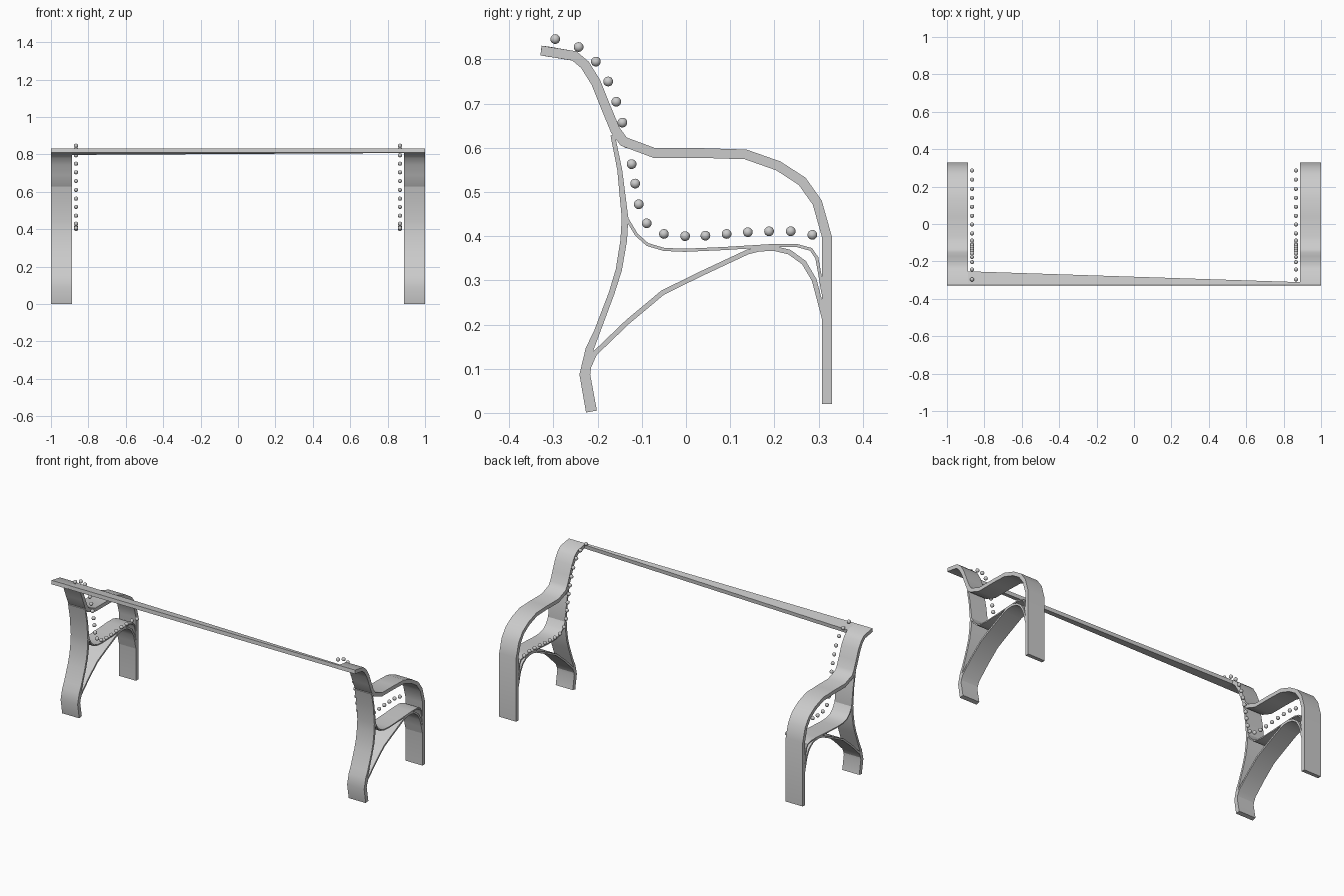
import bpy, bmesh
from mathutils import Vector, Matrix

if "Cube" in bpy.data.objects:
    bpy.data.objects.remove(bpy.data.objects["Cube"])


def finish(bm, name, angle=0.6):
    bmesh.ops.recalc_face_normals(bm, faces=bm.faces)
    me = bpy.data.meshes.new(name)
    bm.to_mesh(me)
    bm.free()
    ob = bpy.data.objects.new(name, me)
    bpy.context.collection.objects.link(ob)
    bpy.ops.object.select_all(action='DESELECT')
    ob.select_set(True)
    bpy.context.view_layer.objects.active = ob
    bpy.ops.object.shade_smooth_by_angle(angle=angle)
    return ob


def strip(name, pts, thick, x0, x1):
    """Flat bar bent along a (y, z) centre line; thick = start and end thickness or one per point."""
    p = [Vector(q) for q in pts]
    n = len(p)
    if not isinstance(thick, (list, tuple)):
        thick = [thick] * n
    bm = bmesh.new()
    rings = []
    for i in range(n):
        d0 = (p[i] - p[max(i - 1, 0)]).normalized()
        d1 = (p[min(i + 1, n - 1)] - p[i]).normalized()
        t = (d0 + d1).normalized()
        ref = d1 if d1.length else d0
        side = Vector((-t.y, t.x))
        h = thick[i] / 2 / max(t.dot(ref), 0.5)
        a, b = p[i] + side * h, p[i] - side * h
        rings.append([bm.verts.new(c) for c in (
            (x0, a.x, a.y), (x1, a.x, a.y), (x1, b.x, b.y), (x0, b.x, b.y))])
    for r, s in zip(rings, rings[1:]):
        for k in range(4):
            bm.faces.new((r[k], r[(k + 1) % 4], s[(k + 1) % 4], s[k]))
    bm.faces.new(rings[0])
    bm.faces.new(rings[-1])
    return finish(bm, name)


# Centre lines of the bent bars
arm = [(-.328, .820), (-.253, .808), (-.229, .788), (-.204, .748), (-.182, .693),
       (-.160, .640), (-.141, .614), (-.071, .588), (.04, .588), (.135, .585),
       (.209, .559), (.263, .524), (.297, .476), (.319, .398), (.319, .02)]
rear = [(-.166, .629), (-.15, .55), (-.138, .441), (-.141, .39), (-.152, .324), (-.168, .272),
        (-.202, .182), (-.218, .145), (-.229, .087), (-.214, .003)]
rear_t = [.010, .011, .015, .015, .014, .013, .014, .018, .024, .025]
seat = [(-.133, .438), (-.112, .403), (-.087, .381), (-.05, .370), (-.003, .368),
        (.087, .372), (.2, .379), (.25, .379), (.283, .370), (.296, .351),
        (.303, .313), (.310, .27)]
brace = [(-.222, .10), (-.207, .134), (-.132, .206), (-.053, .272), (.03, .313),
         (.139, .364), (.166, .371), (.2, .372), (.234, .364), (.267, .340),
         (.290, .301), (.302, .256), (.314, .21)]
beads = [(-.296, .846), (-.243, .828), (-.204, .795), (-.176, .75), (-.158, .704),
         (-.144, .657), (-.133, .61), (-.123, .563), (-.115, .519), (-.107, .472),
         (-.089, .429), (-.05, .405), (-.002, .4), (.044, .401), (.092, .405),
         (.14, .409), (.188, .411), (.237, .411), (.286, .403)]

# Two bench ends, each with its row of beads on the inner side
for label, s in (("left", -1), ("right", 1)):
    x0, x1 = s * .888, s * 1.0
    strip(label + "_back_arm_front_leg", arm, .022, x0, x1)
    strip(label + "_rear_leg", rear, rear_t, x0, x1)
    strip(label + "_seat_support", seat, .007, x0, x1)
    strip(label + "_brace", brace, .011, x0, x1)
    bm = bmesh.new()
    for y, z in beads:
        bmesh.ops.create_uvsphere(bm, u_segments=16, v_segments=10, radius=.011,
                                  matrix=Matrix.Translation((s * .866, y, z)))
    finish(bm, label + "_beads", 1.0)

# Tapered top rail joining the two ends
bm = bmesh.new()
a = [bm.verts.new((-.888, y, z)) for y, z in
     ((-.327, .831), (-.253, .819), (-.255, .797), (-.329, .809))]
b = [bm.verts.new((.888, y, z)) for y, z in
     ((-.327, .831), (-.311, .829), (-.312, .807), (-.329, .809))]
for k in range(4):
    bm.faces.new((a[k], a[(k + 1) % 4], b[(k + 1) % 4], b[k]))
bm.faces.new(a)
bm.faces.new(b)
finish(bm, "top_rail")
